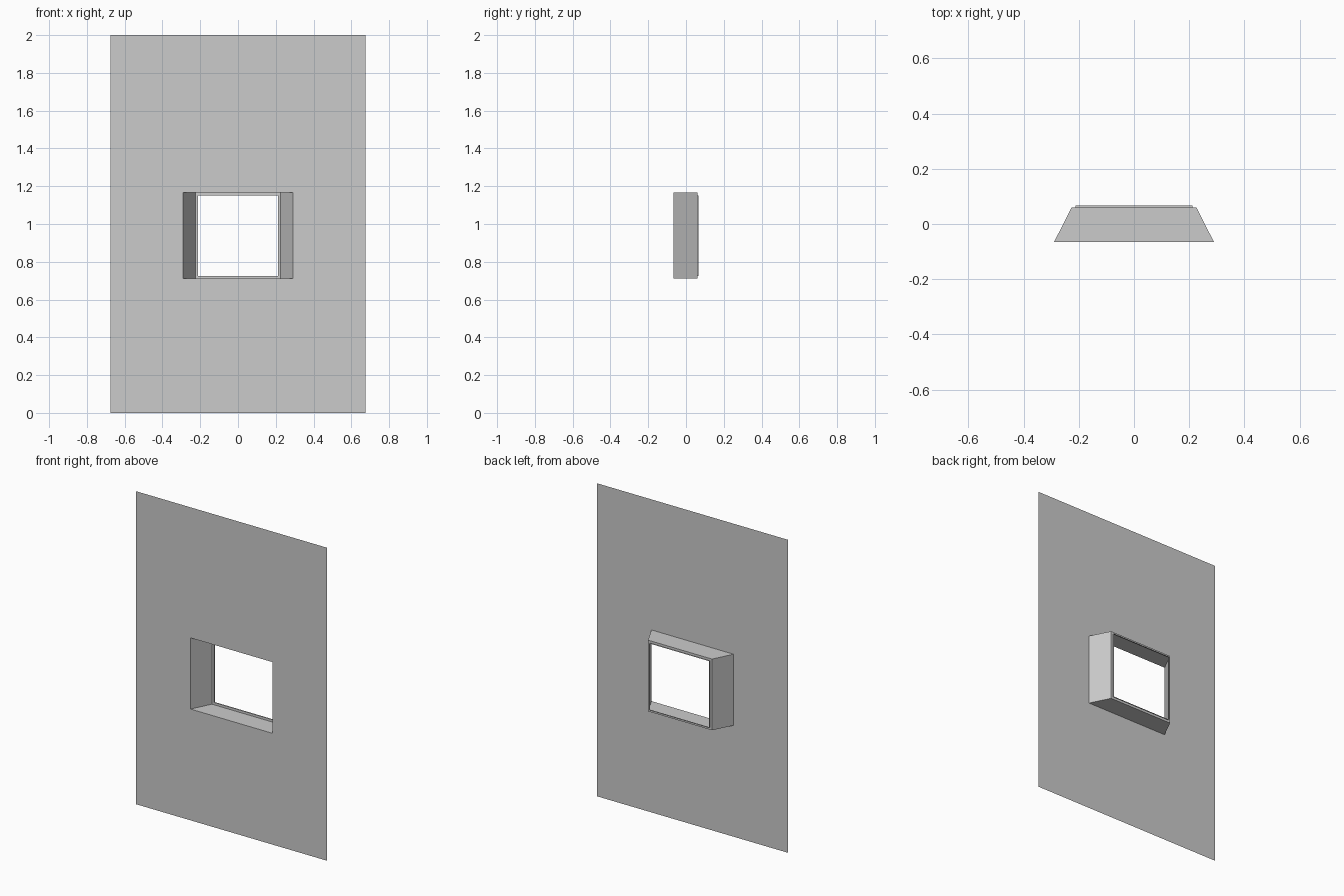
import bpy, bmesh

if "Cube" in bpy.data.objects:
    bpy.data.objects.remove(bpy.data.objects["Cube"])


def rect(half_x, z0, z1, y):
    """Rectangular loop facing the front."""
    return [(-half_x, y, z0), (half_x, y, z0), (half_x, y, z1), (-half_x, y, z1)]


def loft(name, loops):
    """Bridge successive rectangular loops into an open flat-shaded sheet."""
    bm = bmesh.new()
    rings = [[bm.verts.new(p) for p in loop] for loop in loops]
    for a, b in zip(rings, rings[1:]):
        for i in range(4):
            j = (i + 1) % 4
            bm.faces.new((a[i], a[j], b[j], b[i]))
    mesh = bpy.data.meshes.new(name)
    bm.to_mesh(mesh)
    bm.free()
    obj = bpy.data.objects.new(name, mesh)
    bpy.context.collection.objects.link(obj)
    return obj


FRONT, BACK, LIP = -0.066, 0.06, 0.067
outline = rect(0.676, 0.0, 2.0, FRONT)
opening = rect(0.29, 0.711, 1.166, FRONT)
reveal_end = rect(0.226, 0.711, 1.166, BACK)
frame_inner = rect(0.211, 0.726, 1.151, BACK)
frame_lip = rect(0.211, 0.726, 1.151, LIP)

# Single-sheet wall with a window opening
loft("wall_panel", [outline, opening])
# Recess whose side walls taper towards the back
loft("window_recess", [opening, reveal_end])
# Narrow frame border with a short lip
loft("window_frame", [reveal_end, frame_inner, frame_lip])
